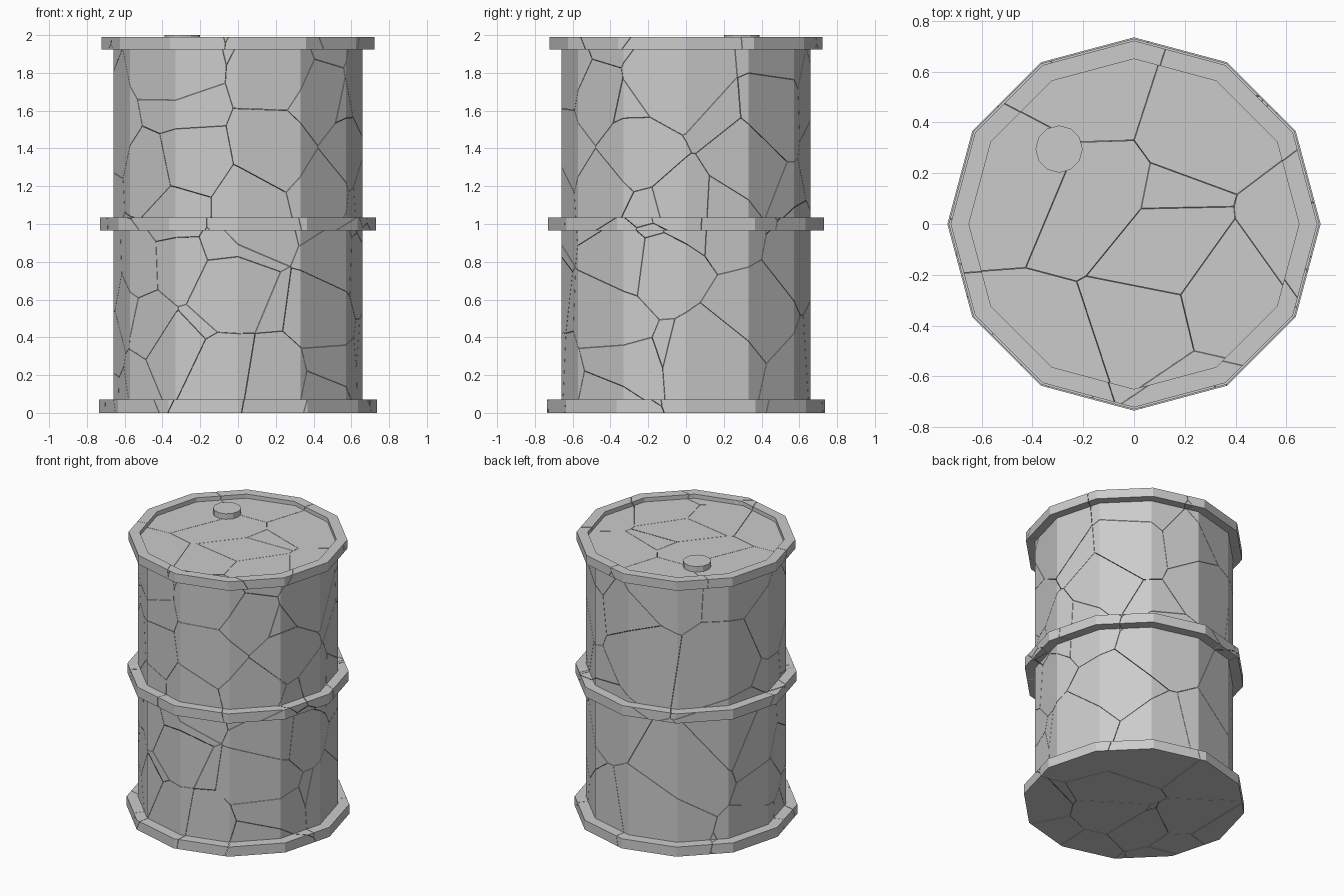
import bpy, bmesh, math, random
from mathutils import Vector

if "Cube" in bpy.data.objects:
    bpy.data.objects.remove(bpy.data.objects["Cube"])

SIDES = 12
SHARDS = 75
GAP = 0.0012
random.seed(7)


def add_object(name, bm):
    mesh = bpy.data.meshes.new(name)
    bm.to_mesh(mesh)
    bm.free()
    obj = bpy.data.objects.new(name, mesh)
    bpy.context.collection.objects.link(obj)
    return obj


def lathe(profile, sides, centre=(0, 0)):
    """Closed solid turned from (radius, z) points, listed bottom to top."""
    bm = bmesh.new()
    rings = []
    for r, z in profile:
        rings.append([bm.verts.new((centre[0] + r * math.cos(2 * math.pi * i / sides),
                                    centre[1] + r * math.sin(2 * math.pi * i / sides), z))
                      for i in range(sides)])
    for low, high in zip(rings, rings[1:]):
        for i in range(sides):
            j = (i + 1) % sides
            bm.faces.new((low[i], low[j], high[j], high[i]))
    bm.faces.new(rings[0][::-1])
    bm.faces.new(rings[-1])
    bmesh.ops.recalc_face_normals(bm, faces=bm.faces)
    return bm


def cut(bm, point, normal):
    """Remove everything beyond a plane and cap the opening."""
    geom = bm.verts[:] + bm.edges[:] + bm.faces[:]
    bmesh.ops.bisect_plane(bm, geom=geom, dist=1e-6, plane_co=point,
                           plane_no=normal, clear_outer=True)
    rim = [e for e in bm.edges if e.is_boundary]
    if rim:
        bmesh.ops.triangle_fill(bm, edges=rim, use_beauty=True, normal=normal)


# Drum: bottom rim, wall, middle hoop, wall, top rim with a recessed lid
drum = lathe([(0.735, 0.0), (0.735, 0.07), (0.66, 0.07), (0.66, 0.965),
              (0.73, 0.965), (0.73, 1.035), (0.66, 1.035), (0.66, 1.925),
              (0.722, 1.925), (0.722, 1.99), (0.65, 1.99), (0.65, 1.96)], SIDES)

# Shatter points spread evenly through the drum
seeds = []
while len(seeds) < SHARDS:
    p = Vector((random.uniform(-.72, .72), random.uniform(-.72, .72), random.uniform(0, 2)))
    if p.xy.length < 0.72 and all((p - q).length > 0.2 for q in seeds):
        seeds.append(p)

# Cracked shards: the drum trimmed to the cell around each point
for n, seed in enumerate(seeds):
    shard = drum.copy()
    for other in sorted(seeds, key=lambda q: (q - seed).length)[1:]:
        if not shard.verts:
            break
        reach = max((v.co - seed).length for v in shard.verts)
        if (other - seed).length > 2 * reach:
            break
        normal = (other - seed).normalized()
        cut(shard, (seed + other) / 2 - normal * GAP, normal)
    if shard.faces:
        bmesh.ops.recalc_face_normals(shard, faces=shard.faces)
        bmesh.ops.dissolve_limit(shard, angle_limit=0.01, verts=shard.verts, edges=shard.edges)
        add_object(f"drum_shard_{n + 1:02d}", shard)
    else:
        shard.free()
drum.free()

# Filler cap on the lid
add_object("filler_cap", lathe([(0.093, 1.95), (0.093, 2.0)], SIDES, (-0.295, 0.295)))
